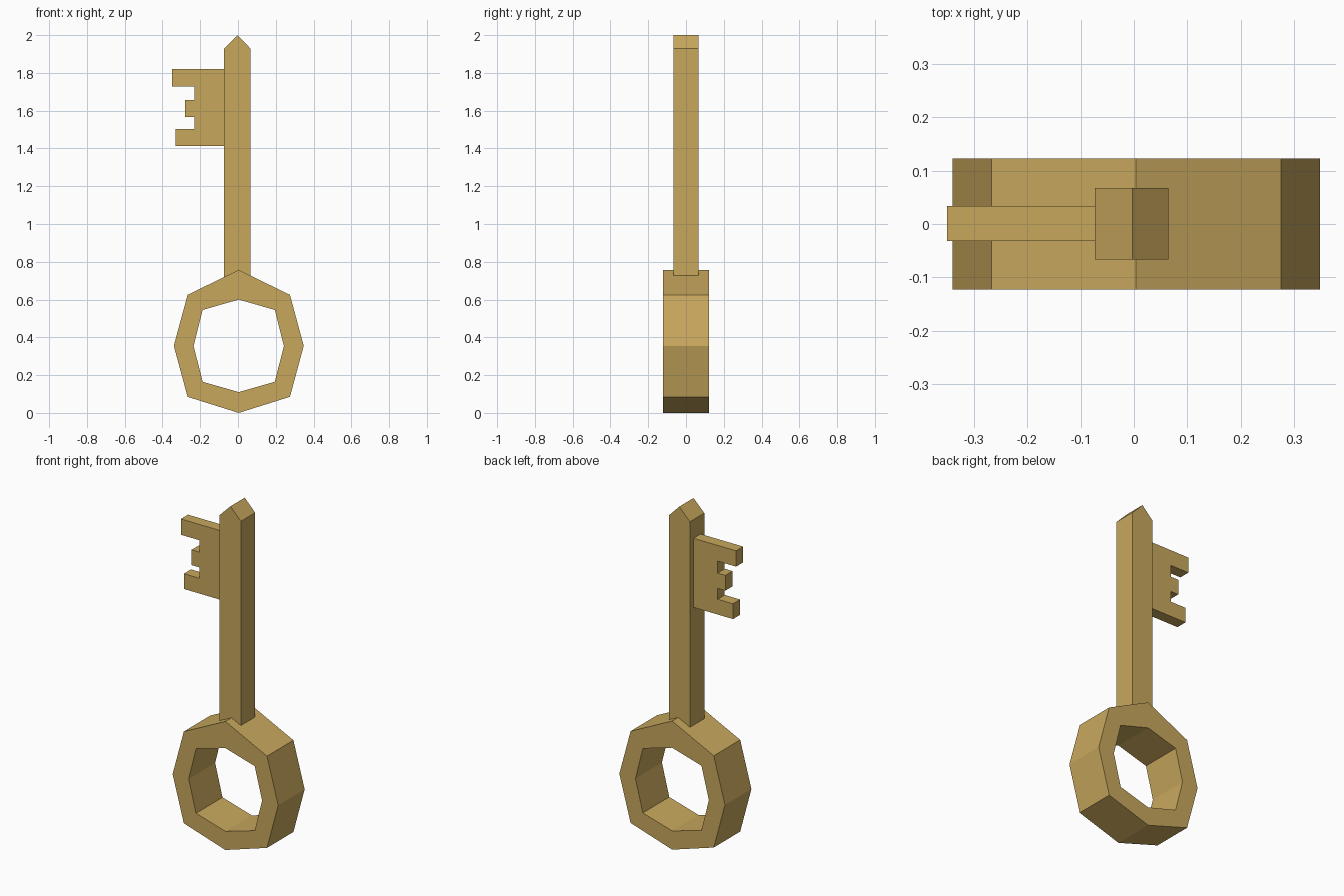
import bpy

if "Cube" in bpy.data.objects:
    bpy.data.objects.remove(bpy.data.objects["Cube"])

brass = bpy.data.materials.new("brass")
brass.diffuse_color = (0.58, 0.39, 0.11, 1)
brass.use_nodes = True
brass.node_tree.nodes["Principled BSDF"].inputs["Base Color"].default_value = brass.diffuse_color


def make(name, verts, faces):
    mesh = bpy.data.meshes.new(name)
    mesh.from_pydata(verts, [], faces)
    mesh.materials.append(brass)
    obj = bpy.data.objects.new(name, mesh)
    bpy.context.collection.objects.link(obj)
    return obj


def prism(name, profile, y0, y1):
    """Extrude an (x, z) profile, listed anticlockwise from the front, along y."""
    n = len(profile)
    verts = [(x, y, z) for y in (y0, y1) for x, z in profile]
    faces = [tuple(range(n)), tuple(range(2 * n - 1, n - 1, -1))]
    faces += [(i, i + n, (i + 1) % n + n, (i + 1) % n) for i in range(n)]
    return make(name, verts, faces)


def octagon(a, b, c, d):
    """Eight points: side radius a, shoulder (b, c), top and bottom radius d."""
    cx, cz = 0.004, 0.355
    pts = [(a, 0), (b, c), (0, d), (-b, c), (-a, 0), (-b, -c), (0, -d), (b, -c)]
    return [(cx + x, cz + z) for x, z in pts]


# Eight-sided ring handle
outer = octagon(0.344, 0.271, 0.27, 0.402)
inner = octagon(0.239, 0.191, 0.19, 0.245)
outer[6] = (0.004, 0.0)
verts = [(x, y, z) for y in (-0.123, 0.123) for loop in (outer, inner) for x, z in loop]
faces = []
for i in range(8):
    j = (i + 1) % 8
    faces += [(i, j, j + 8, i + 8),                # front
              (i + 16, i + 24, j + 24, j + 16),    # back
              (i, i + 16, j + 16, j),              # outside
              (i + 8, j + 8, j + 24, i + 24)]      # inside
make("ring_handle", verts, faces)

# Square shaft with a ridged tip
prism("shaft", [(-0.073, 0.68), (0.065, 0.68), (0.065, 1.93), (-0.003, 2.0), (-0.073, 1.93)],
      -0.066, 0.067)

# Toothed bit
prism("bit", [(-0.07, 1.82), (-0.35, 1.82), (-0.35, 1.727), (-0.23, 1.727),
              (-0.23, 1.657), (-0.28, 1.657), (-0.28, 1.567), (-0.23, 1.567),
              (-0.23, 1.503), (-0.33, 1.503), (-0.33, 1.413), (-0.07, 1.413)],
      -0.032, 0.034)
